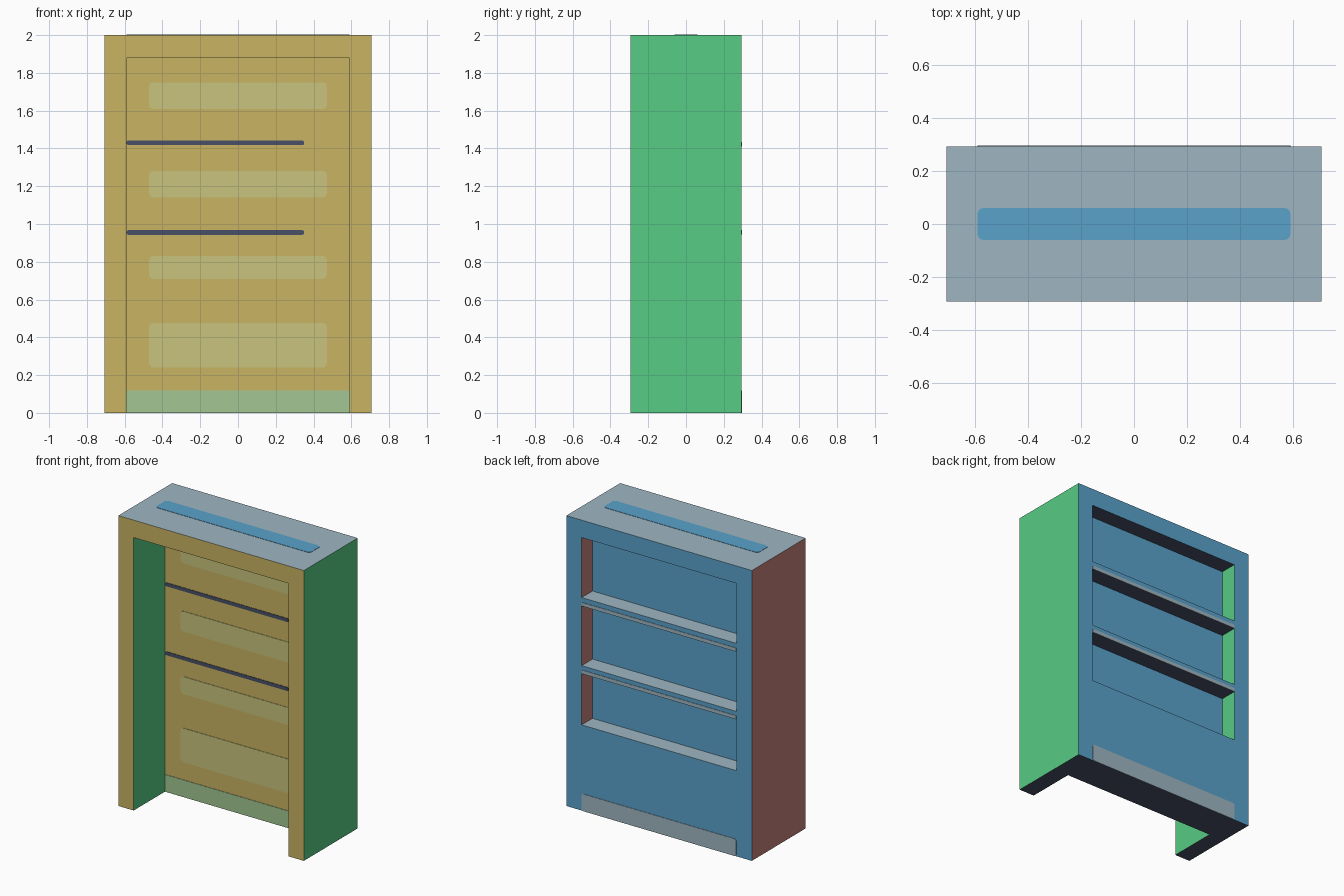
import bpy, bmesh, math
from mathutils import Vector

if "Cube" in bpy.data.objects:
    bpy.data.objects.remove(bpy.data.objects["Cube"])


def material(name, rgb):
    m = bpy.data.materials.new(name)
    lin = [((c / 255 + 0.055) / 1.055) ** 2.4 for c in rgb]
    m.diffuse_color = (*lin, 1)
    m.use_nodes = True
    m.node_tree.nodes["Principled BSDF"].inputs["Base Color"].default_value = m.diffuse_color
    return m


YELLOW = material("mustard yellow", (200, 180, 98))
GREEN = material("green", (87, 204, 132))
RED = material("dusty red", (198, 128, 123))
BLUE = material("blue", (90, 162, 203))
GREY = material("pale blue grey", (159, 182, 194))
DARK = material("dark slate", (72, 80, 102))
PALE = material("pale olive", (200, 195, 125))
SAGE = material("sage green", (162, 198, 146))


def box(name, x, y, z):
    bpy.ops.mesh.primitive_cube_add(
        size=1, location=[(a + b) / 2 for a, b in (x, y, z)])
    o = bpy.context.object
    o.name = name
    o.scale = [b - a for a, b in (x, y, z)]
    bpy.ops.object.transform_apply(location=True, rotation=True, scale=True)
    return o


# Cabinet body: block with a tall front recess and three shallow back bays
W, D, H = 0.707, 0.293, 2.0
IN = 0.59
RECESS_Y, BAY_Y = 0.05, 0.175
body = box("cabinet_body", (-W, W), (-D, D), (0, H))
cutters = [box("recess_cutter", (-IN, IN), (-D - 0.2, RECESS_Y), (-0.2, 1.88))]
for z in ((1.467, 1.88), (0.998, 1.41), (0.59, 0.944)):
    cutters.append(box("bay_cutter", (-IN, IN), (BAY_Y, D + 0.2), z))

bpy.ops.object.select_all(action='DESELECT')
bpy.context.view_layer.objects.active = body
body.select_set(True)
for c in cutters:
    mod = body.modifiers.new("cut", 'BOOLEAN')
    mod.operation = 'DIFFERENCE'
    mod.solver = 'EXACT'
    mod.object = c
    bpy.ops.object.modifier_apply(modifier=mod.name)
for c in cutters:
    bpy.data.objects.remove(c, do_unlink=True)

# Body colour follows the direction each face points
sides = [((0, -1, 0), YELLOW), ((1, 0, 0), GREEN), ((-1, 0, 0), RED),
         ((0, 1, 0), BLUE), ((0, 0, 1), GREY), ((0, 0, -1), DARK)]
body.data.materials.clear()
for _, m in sides:
    body.data.materials.append(m)
for p in body.data.polygons:
    p.material_index = max(
        range(6), key=lambda i: p.normal.dot(Vector(sides[i][0])))


def plate(name, mat, x, v, place, r=0.02, t=0.003):
    """Thin plate with rounded corners; place(x, v, lift) gives a 3D point."""
    r = min(r, (v[1] - v[0]) * 0.4)
    pts = []
    for i, (cx, cv) in enumerate(((x[1] - r, v[1] - r), (x[0] + r, v[1] - r),
                                  (x[0] + r, v[0] + r), (x[1] - r, v[0] + r))):
        for k in range(4):
            a = math.pi / 2 * (i + k / 3)
            pts.append((cx + r * math.cos(a), cv + r * math.sin(a)))
    bm = bmesh.new()
    low = [bm.verts.new(place(a, b, 0)) for a, b in pts]
    top = [bm.verts.new(place(a, b, t)) for a, b in pts]
    bm.faces.new(low)
    bm.faces.new(top)
    n = len(pts)
    for i in range(n):
        j = (i + 1) % n
        bm.faces.new((low[i], low[j], top[j], top[i]))
    bmesh.ops.recalc_face_normals(bm, faces=bm.faces[:])
    me = bpy.data.meshes.new(name)
    bm.to_mesh(me)
    bm.free()
    me.materials.append(mat)
    o = bpy.data.objects.new(name, me)
    bpy.context.collection.objects.link(o)


def on_recess(x, z, t):
    return (x, RECESS_Y - t, z)


def on_back(x, z, t):
    return (x, D + t, z)


def on_top(x, y, t):
    return (x, y, H - 0.001 + t)


# Pale panels and dark slots on the recess wall
for z in ((1.61, 1.75), (1.14, 1.28), (0.71, 0.83), (0.24, 0.475)):
    plate("pale_panel", PALE, (-0.47, 0.47), z, on_recess)
for z in (1.43, 0.955):
    plate("dark_slot", DARK, (-IN, 0.35), (z - 0.0125, z + 0.0125), on_recess)
plate("recess_kick_strip", SAGE, (-IN, IN), (0, 0.118), on_recess, r=0.005)

# Strips on the back shelves and along the back foot
for z in (1.41, 0.944):
    plate("shelf_strip", GREY, (-IN, IN), (z, z + 0.025), on_back, r=0.004)
plate("back_kick_strip", GREY, (-IN, IN), (0, 0.118), on_back, r=0.015)

# Inlaid bar on the top
plate("top_bar", BLUE, (-IN, IN), (-0.06, 0.06), on_top)
